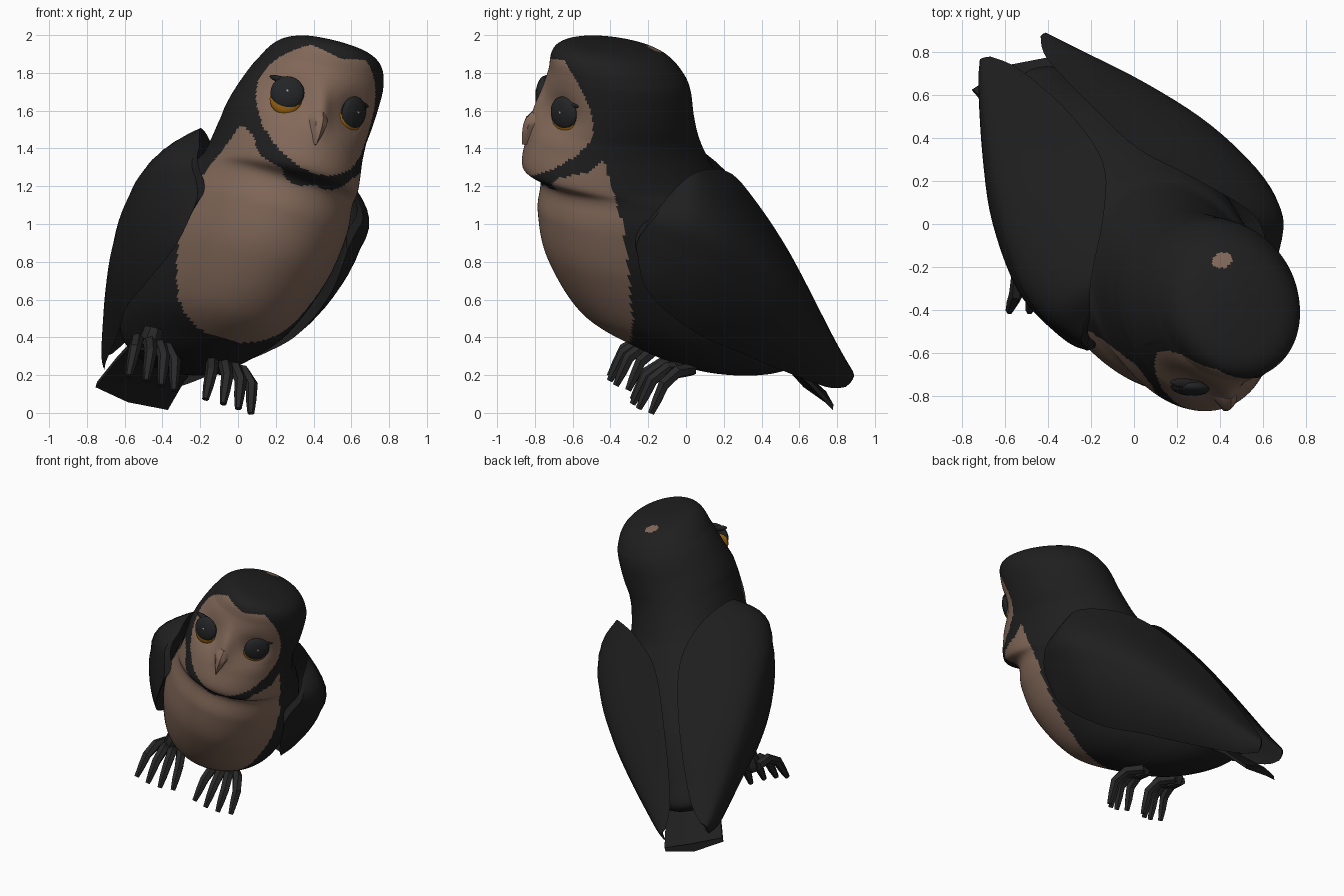
import bpy, bmesh, math
from mathutils import Matrix, Vector

if "Cube" in bpy.data.objects:
    bpy.data.objects.remove(bpy.data.objects["Cube"])

# Local frame: x = side, y = back, z = up; the whole bird is turned and leaning
SIDE, BACK, UP = Vector((.89, .36, -.28)), Vector((-.375, .927, 0)), Vector((.26, .105, .96))
POSE = Matrix((SIDE, BACK, UP)).transposed().to_4x4()
POSE.translation = SIDE * -.27


def material(name, rgb):
    m = bpy.data.materials.new(name)
    m.diffuse_color = (*rgb, 1)
    m.use_nodes = True
    m.node_tree.nodes["Principled BSDF"].inputs["Base Color"].default_value = m.diffuse_color
    return m


DARK = material("dark plumage", (.0135, .0135, .0135))
BROWN = material("brown plumage", (.225, .14, .10))
AMBER = material("amber iris", (.34, .13, .005))
PUPIL = material("eye black", (.017, .018, .019))
CLAW = material("claw grey", (.021, .021, .021))
GLINT = material("eye glint", (.4, .4, .4))


def finish(name, bm, mats, rule=None, angle=40):
    bmesh.ops.recalc_face_normals(bm, faces=bm.faces)
    for f in bm.faces:
        f.smooth = True
        if rule:
            f.material_index = rule(f.calc_center_median())
    me = bpy.data.meshes.new(name)
    bm.to_mesh(me)
    bm.free()
    for m in mats:
        me.materials.append(m)
    ob = bpy.data.objects.new(name, me)
    bpy.context.collection.objects.link(ob)
    ob.matrix_world = POSE
    bpy.ops.object.select_all(action='DESELECT')
    ob.select_set(True)
    bpy.context.view_layer.objects.active = ob
    bpy.ops.object.shade_smooth_by_angle(angle=math.radians(angle))
    return ob


def loft(name, rings, mats, rule=None, angle=40):
    bm = bmesh.new()
    vs = [[bm.verts.new(p) for p in r] for r in rings]
    n = len(vs[0])
    for a, b in zip(vs, vs[1:]):
        for i in range(n):
            j = (i + 1) % n
            bm.faces.new((a[i], a[j], b[j], b[i]))
    bm.faces.new(vs[0])
    bm.faces.new(vs[-1])
    return finish(name, bm, mats, rule, angle)


def resample(keys, steps):
    """Smooth curve through a list of number rows."""
    out = []
    for i in range(len(keys) - 1):
        p = [Vector(keys[min(max(i + k, 0), len(keys) - 1)]) for k in (-1, 0, 1, 2)]
        for s in range(steps):
            t = s / steps
            out.append(p[1] + .5 * t * (p[2] - p[0] + t * (2 * p[0] - 5 * p[1] + 4 * p[2] - p[3]
                       + t * (3 * (p[1] - p[2]) + p[3] - p[0]))))
    out.append(Vector(keys[-1]))
    return out


def ellipsoid(name, loc, turn, tilt, scale, mat):
    bm = bmesh.new()
    bmesh.ops.create_uvsphere(bm, u_segments=20, v_segments=12, radius=1)
    m = (Matrix.Translation(loc) @ Matrix.Rotation(turn, 4, 'Z')
         @ Matrix.Rotation(tilt, 4, 'Y') @ Matrix.Diagonal((*scale, 1)))
    bmesh.ops.transform(bm, matrix=m, verts=bm.verts)
    return finish(name, bm, [mat])


# Body and head in one skin: height, front, back, half width (rows)
SECTIONS = [(.15, .28, .5, .06), (.19, .05, .66, .2), (.29, -.22, .84, .31), (.46, -.53, .77, .40),
            (.75, -.75, .61, .46), (1.0, -.83, .40, .46), (1.17, -.835, .22, .43), (1.25, -.945, .13, .40),
            (1.42, -.93, .02, .38), (1.585, -.885, -.05, .375), (1.72, -.875, -.09, .355),
            (1.80, -.87, -.13, .335), (1.88, -.87, -.20, .30), (1.93, -.845, -.28, .25),
            (1.96, -.78, -.40, .17), (1.972, -.66, -.50, .05)]
CX, EYE_X, EYE_Z = -.055, .18, 1.61


def plumage(c):
    """Heart-shaped face, jagged dark ruff around it, then the brown breast."""
    x, y, u = c.x + .03, c.y, c.z
    dx, dz = x / .32, (u - 1.57) / (.335 if u < 1.57 else .37)
    e = dx * dx + dz * dz
    if y < -.58 and u > 1.1:
        if e < 1 and u < 1.865 + .25 * abs(x):
            return 1
        jag = abs((math.atan2(dz, dx) * 11 / math.tau) % 1 - .5)
        if e < 1.34 + .46 * jag or u > 1.6:
            return 0
    if ((c.x - .035) / .05) ** 2 + ((y + .31) / .035) ** 2 < 1 and u > 1.85:
        return 1                                    # small crown spot
    edge = -.28 - .25 * (u - .33) - .17 * c.x - (.15 if c.x > 0 else .45) * max(u - 1.1, 0)
    return 1 if .33 < u < (1.42 if c.x > 0 else 1.5) and y < edge else 0


def sculpt(x, y, u):
    """Sink the eye sockets and raise the bridge of the nose."""
    if y > -.55:
        return y
    for s in (-1, 1):
        y += .04 * math.exp(-((x - CX - s * EYE_X) ** 2 + (u - EYE_Z) ** 2) / .011)
    ridge = CX - .01 - .15 * max(u - 1.5, 0)
    return y - .04 * math.exp(-((x - ridge) / .06) ** 2 - ((u - 1.58) / .11) ** 2)


rings = []
for u, front, back, w in resample(SECTIONS, 12):
    mid, depth = (front + back) / 2, (back - front) / 2
    shift = -.022 * min(max((u - 1.1) / .3, 0), 1) + .05 * min(max((u - 1.5) / .3, 0), 1)
    ring = []
    for i in range(192):
        a = i * math.tau / 192
        x = shift + w * math.cos(a)
        ring.append((x, sculpt(x, mid + depth * math.sin(a), u), u))
    rings.append(ring)
loft("body_and_head", rings, [DARK, BROWN], plumage, 60)

# Wings: lower edge, outermost point, upper edge of each cross-section
WING = [(.45, -.46, .95, .485, -.44, 1.08, .46, -.32, 1.25),
        (.46, -.37, .72, .59, -.28, 1.02, .42, -.16, 1.37),
        (.46, -.08, .50, .63, -.06, .93, .23, .10, 1.32),
        (.42, .20, .38, .56, .27, .76, .09, .32, 1.14),
        (.33, .45, .27, .42, .57, .52, .055, .59, .81),
        (.22, .80, .13, .24, .87, .25, .07, .86, .38),
        (.16, .94, .11, .17, .975, .16, .13, .97, .21)]
T = [i / 14 for i in range(15)]
for side, label in ((-1, "right"), (1, "left")):
    rings = []
    for k in resample(WING, 5):
        low, mid, top = Vector(k[0:3]), Vector(k[3:6]), Vector(k[6:9])
        span = (top - low).length

        def arc(t, inset):
            p = low * (1 - t) * (1 - 2 * t) + mid * 4 * t * (1 - t) + top * t * (2 * t - 1)
            bulge = span * (.085 if t > .5 else .045) * math.sin(math.tau * (t - .5))
            return (side * (p.x + bulge - inset * span * math.sin(math.pi * t)), p.y, p.z)
        rings.append([arc(t, 0) for t in T] + [arc(t, .15) for t in T[-2:0:-1]])
    loft(label + "_wing", rings, [DARK])

# Tail fan
loft("tail", [[(-w, b, u), (0, b + d, u - d / 2), (w, b, u), (w, b, u + .03), (0, b + d, u + .04), (-w, b, u + .03)]
              for w, b, u, d in ((.19, .5, .28, 0), (.2, .7, .15, .01), (.215, .86, .0, .04))], [DARK], angle=30)

# Beak: short hooked wedge at the end of the nose bridge
beak = [(.05, -.925, -.86, 1.56), (.066, -.955, -.87, 1.525), (.062, -.967, -.87, 1.49),
        (.036, -.968, -.88, 1.43), (.006, -.96, -.89, 1.38)]
bx = CX - .015
loft("beak", [[(bx - w, back, u), (bx - w * .5, front + .015, u), (bx, front, u),
               (bx + w * .5, front + .015, u), (bx + w, back, u)] for w, front, back, u in beak], [BROWN])

# Eyes: amber rim, dark ball, upper lid and glint
for side, label in ((-1, "right"), (1, "left")):
    turn = side * math.radians(26)
    out = Vector((math.sin(turn), -math.cos(turn), 0))
    across = Vector((math.cos(turn), math.sin(turn), 0)) * side
    c = Vector((CX + side * EYE_X, -.793 - .012 * side, EYE_Z)) + out * .012
    ellipsoid(label + "_iris", c - Vector((0, 0, .03)) + out * .002, turn, 0, (.086, .033, .083), AMBER)
    ellipsoid(label + "_eyeball", c + out * .014 + Vector((0, 0, .005)), turn, 0, (.09, .034, .088), PUPIL)
    ellipsoid(label + "_upper_lid", c + across * .03 + Vector((0, 0, .062)) + out * .002, turn,
              side * math.radians(-4), (.086, .024, .02), DARK)
    ellipsoid(label + "_glint", c + out * .047 + Vector((0, 0, .012)), turn, 0, (.007, .003, .007), GLINT)

# Feet: leg stub and four bent toes with claws
for side, label, oy in ((-1, "right", .11), (1, "left", .07)):
    def place(q):
        return (side * q[0] - .09, q[1] + oy, q[2])
    leg = [(.05, .30), (.06, .22), (.04, .17)]
    loft(label + "_leg", [[place((.21 + r * math.cos(i * math.tau / 8), -.06 + 1.3 * r * math.sin(i * math.tau / 8), u))
                           for i in range(8)] for r, u in leg], [CLAW])
    for k in range(4):
        f = k - 1.5
        reach = .035 * abs(f)
        path = [(.21 + .03 * f, -.02, .21, .036), (.215 + .062 * f, -.18 + reach, .21, .036),
                (.22 + .08 * f, -.26 + reach, .15, .033), (.22 + .085 * f, -.29 + reach, .07, .028),
                (.22 + .09 * f, -.32 + reach, -.005, .018)]
        pts = [Vector(p[:3]) for p in path]
        rings = []
        for i, p in enumerate(pts):
            d = (pts[min(i + 1, 4)] - pts[max(i - 1, 0)]).normalized()
            a = d.cross(Vector((1, 0, 0))).normalized()
            b = d.cross(a)
            rings.append([place(p + path[i][3] * (a * math.cos(j * math.tau / 6) + b * math.sin(j * math.tau / 6)))
                          for j in range(6)])
        loft(f"{label}_toe_{k + 1}", rings, [CLAW], angle=30)
